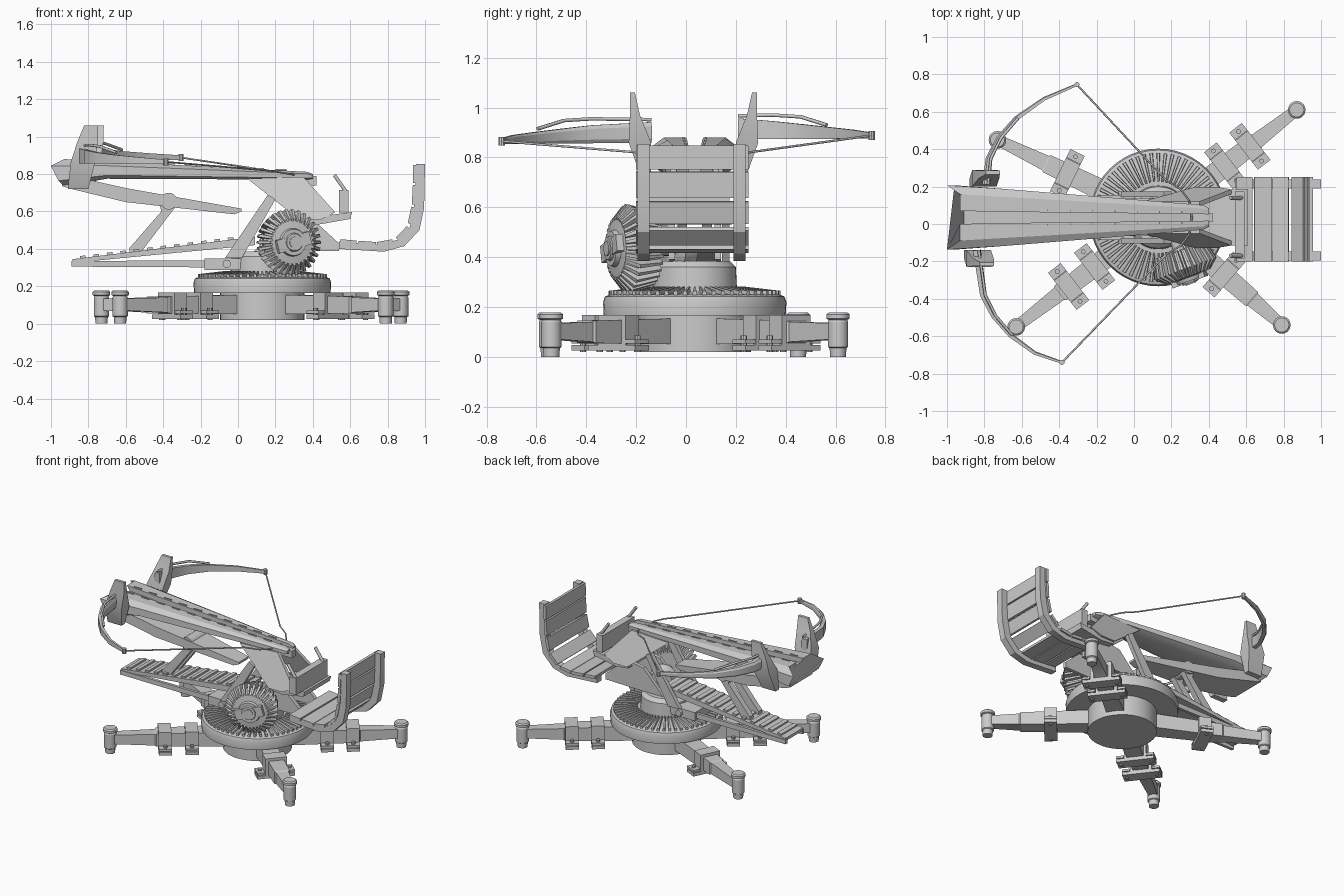
import bpy, bmesh, math
from mathutils import Matrix, Vector

CX, CY = 0.13, 0.035          # turntable axis
RX, RY, RZ = [(lambda a, k=k: Matrix.Rotation(a, 4, k)) for k in 'XYZ']
T = lambda x, y, z: Matrix.Translation((x, y, z))


def finish(name, bm, m=Matrix()):
    bm.transform(m)
    bmesh.ops.recalc_face_normals(bm, faces=bm.faces)
    me = bpy.data.meshes.new(name)
    bm.to_mesh(me)
    bm.free()
    ob = bpy.data.objects.new(name, me)
    bpy.context.collection.objects.link(ob)
    return ob


def loft(name, rings, m=Matrix(), bm=None):
    own = bm is None
    bm = bm or bmesh.new()
    vs = [[bm.verts.new(p) for p in r] for r in rings]
    n = len(vs[0])
    for a, b in zip(vs, vs[1:]):
        for i in range(n):
            bm.faces.new((a[i], a[(i + 1) % n], b[(i + 1) % n], b[i]))
    bm.faces.new(vs[0])
    bm.faces.new(vs[-1])
    if own:
        return finish(name, bm, m)


def prism(name, pts, y0, y1):
    return loft(name, [[(x, y, z) for x, z in pts] for y in (y0, y1)])


def lathe(name, prof, n=32, m=Matrix()):
    return loft(name, [[(r * math.cos(2 * math.pi * i / n), r * math.sin(2 * math.pi * i / n), z)
                        for i in range(n)] for r, z in prof], m)


def box(name, size, m):
    bm = bmesh.new()
    bmesh.ops.create_cube(bm, size=1, matrix=Matrix.Diagonal((*size, 1)))
    return finish(name, bm, m)


def teeth(name, n, sections, m):
    # sections: (radius, half width, z low, z high), swept radially or axially
    bm = bmesh.new()
    for i in range(n):
        a = RZ(2 * math.pi * i / n)
        loft(name, [[a @ Vector(p) for p in s] for s in sections], bm=bm)
    return finish(name, bm, m)


def wire(name, pts, r, smooth=False):
    cu = bpy.data.curves.new(name, 'CURVE')
    cu.dimensions, cu.bevel_depth, cu.bevel_resolution = '3D', r, 1
    cu.use_fill_caps = True
    sp = cu.splines.new('POLY')
    sp.points.add(len(pts) - 1)
    for p, c in zip(sp.points, pts):
        p.co = (*c, 1)
    ob = bpy.data.objects.new(name, cu)
    bpy.context.collection.objects.link(ob)


def rect(x, w, z0, z1, y=0):
    return [(x, y - w, z0), (x, y + w, z0), (x, y + w, z1), (x, y - w, z1)]


# turntable with ring gear
base = T(CX, CY, 0)
lathe('turntable', [(0.225, 0.02), (0.225, 0.165), (0.365, 0.165), (0.368, 0.22), (0.36, 0.242),
                    (0.34, 0.25), (0.19, 0.262), (0.17, 0.262), (0.165, 0.36), (0.14, 0.385)], 48, base)
teeth('ring_gear_teeth', 56, [
    [(0.345, -0.011, 0.235), (0.345, 0.011, 0.235), (0.345, 0.007, 0.265), (0.345, -0.007, 0.265)],
    [(0.19, -0.006, 0.25), (0.19, 0.006, 0.25), (0.19, 0.003, 0.283), (0.19, -0.003, 0.283)]], base)

# outrigger legs, feet and clamps
LEGS = [((0.87, 0.61), (0.45, 0.62)), ((0.79, -0.54), (0.465,)),
        ((-0.73, 0.45), (0.54,)), ((-0.63, -0.55), (0.43, 0.605))]
for (fx, fy), clamps in LEGS:
    d = Vector((fx - CX, fy - CY))
    L = d.length
    m = base @ RZ(math.atan2(d.y, d.x))
    loft('leg', [rect(0.15, 0.06, 0.05, 0.155), rect(0.66, 0.05, 0.055, 0.145),
                 rect(0.67, 0.042, 0.06, 0.14), rect(L - 0.02, 0.03, 0.07, 0.135)], m)
    lathe('foot', [(0.032, 0), (0.034, 0.035), (0.041, 0.04), (0.041, 0.14), (0.037, 0.148),
                   (0.047, 0.153), (0.047, 0.17), (0.038, 0.178)], 24, m @ T(L, 0, 0))
    for c in clamps:
        box('clamp_cap', (0.085, 0.145, 0.12), m @ T(c, 0, 0.107))
        box('clamp_plate', (0.085, 0.25, 0.022), m @ T(c, 0, 0.037))
        for s in (-1, 1):
            box('clamp_tab', (0.085, 0.05, 0.016), m @ T(c, s * 0.1, 0.062))
            lathe('clamp_bolt', [(0.013, 0.02), (0.013, 0.085)], 8, m @ T(c, s * 0.1, 0))

# tilted drive pinion
pin = T(0.265, -0.21, 0.435) @ RZ(math.radians(20)) @ RX(math.pi / 2)
lathe('pinion', [(0.12, -0.07), (0.15, 0.03), (0.115, 0.075), (0.075, 0.08), (0.07, 0.1), (0.05, 0.1),
                 (0.045, 0.112)], 40, pin)
teeth('pinion_teeth', 30, [
    [(0.11, -0.007, -0.075), (0.11, 0.007, -0.075), (0.15, 0.005, -0.075), (0.15, -0.005, -0.075)],
    [(0.14, -0.012, 0.03), (0.14, 0.012, 0.03), (0.178, 0.008, 0.03), (0.178, -0.008, 0.03)],
    [(0.10, -0.008, 0.072), (0.10, 0.008, 0.072), (0.125, 0.006, 0.077), (0.125, -0.006, 0.077)]], pin)
box('pinion_key', (0.19, 0.07, 0.03), pin @ RZ(math.radians(15)) @ T(0, 0, 0.092))
lathe('pinion_axle', [(0.03, -0.26), (0.03, 0.118)], 16, pin)
lathe('inner_gear', [(0.07, -0.25), (0.09, -0.19), (0.06, -0.17)], 20, pin)

# main stock with a bolt groove down the middle


def stock_ring(x, w, zt, zb, g, dx=(0, 0, 0, 0, 0)):
    half = [(dx[0], g, zt - 0.035), (dx[1], g, zt), (dx[1], w * 0.72, zt), (dx[2], w, zt - (zt - zb) * 0.25),
            (dx[3], w, zb + (zt - zb) * 0.2), (dx[4], w * 0.7, zb)]
    r = [(x + a, CY + y, z) for a, y, z in half]
    return r + [(p[0], 2 * CY - p[1], p[2]) for p in reversed(r)]


loft('stock', [stock_ring(-0.93, 0.172, 0.88, 0.735, 0.035, (0.02, 0, -0.07, -0.03, 0)),
               stock_ring(-0.7, 0.153, 0.868, 0.775, 0.03), stock_ring(0.37, 0.066, 0.812, 0.77, 0.018),
               stock_ring(0.40, 0.05, 0.8, 0.775, 0.015)])
for s in (-1, 1):
    for i in range(10):
        x = -0.85 + i * 0.12
        box('groove_tab', (0.06, 0.008, 0.012), T(x, CY + s * (0.045 - i * 0.002), 0.876 - i * 0.0062))
loft('lower_arm', [rect(-0.94, 0.13, 0.735, 0.78, CY), rect(-0.89, 0.13, 0.72, 0.79, CY),
                   rect(-0.6, 0.11, 0.65, 0.725, CY), rect(-0.02, 0.06, 0.585, 0.622, CY),
                   rect(0.02, 0.055, 0.6, 0.615, CY)])

# neck and body frame, mirrored about the stock
for s in (-1, 1):
    neck = [(0.05, 0.775), (0.35, 0.785), (0.52, 0.595), (0.44, 0.555), (0.33, 0.555)]
    loft('neck_plate', [[(x, CY + s * (0.06 + o + max(0, 0.78 - z) * 0.35), z) for x, z in neck] for o in (0, 0.025)])
    prism('frame_plate', [(0.08, 0.38), (0.54, 0.39), (0.54, 0.43), (0.43, 0.53), (0.35, 0.57), (0.24, 0.55)],
          CY + s * 0.08, CY + s * 0.105)
    prism('brace', [(0.16, 0.69), (0.2, 0.665), (0.02, 0.35), (-0.07, 0.35)], CY + s * 0.11, CY + s * 0.14)
    prism('ramp_rail', [(-0.89, 0.305), (-0.89, 0.335), (-0.5, 0.337), (0.08, 0.338), (0.08, 0.3)],
          CY + s * 0.085, CY + s * 0.105)
    prism('support_strut', [(-0.42, 0.64), (-0.34, 0.67), (-0.33, 0.63), (-0.52, 0.38), (-0.58, 0.375),
                            (-0.58, 0.405), (-0.41, 0.6)], CY + s * 0.03, CY + s * 0.07)
lathe('strut_pivot', [(0.045, -0.085), (0.045, 0.085)], 20, T(-0.37, CY, 0.655) @ RX(math.pi / 2))
box('trigger_block', (0.12, 0.05, 0.05), T(0.36, CY, 0.765))
prism('console_shelf', [(0.33, 0.54), (0.33, 0.56), (0.61, 0.597), (0.6, 0.56), (0.43, 0.53)], CY - 0.15, CY + 0.15)

# ribbed ramp
prism('ramp', [(-0.885, 0.325), (-0.885, 0.345), (0.09, 0.465), (0.09, 0.42)], CY - 0.1, CY + 0.1)
for i in range(13):
    t = (i + 0.7) / 13.5
    box('ramp_rib', (0.03, 0.18, 0.02), T(-0.88 + 0.97 * t, CY, 0.347 + 0.12 * t) @ RY(-0.12))
box('ramp_hinge', (0.22, 0.24, 0.06), T(-0.07, CY, 0.318))
lathe('hinge_pin', [(0.022, -0.14), (0.022, 0.14)], 16, T(-0.06, CY, 0.32) @ RX(math.pi / 2))

# control bar with handles
box('control_bar', (0.05, 0.36, 0.12), T(0.565, -0.005, 0.655))
for y in (-0.17, 0.14):
    wire('control_handle', [(0.575, y, 0.71), (0.515, y, 0.795)], 0.011)

# seat: two curved rails and slats
RAIL = [(0.54, 0.44), (0.73, 0.422), (0.85, 0.447), (0.92, 0.52), (0.945, 0.65), (0.952, 0.855), (1.0, 0.855),
        (0.995, 0.62), (0.97, 0.5), (0.89, 0.415), (0.78, 0.385), (0.54, 0.4)]
for y in (-0.195, 0.19):
    prism('seat_rail', RAIL, y, y + 0.048)
for x, z, a, l in [(0.59, 0.438, -5, 0.085), (0.69, 0.43, -4, 0.095), (0.785, 0.434, 10, 0.085),
                   (0.88, 0.484, 46, 0.085), (0.927, 0.58, 78, 0.09), (0.942, 0.69, 87, 0.105), (0.946, 0.8, 89, 0.095)]:
    box('seat_slat', (l, 0.45, 0.02), T(x, 0.025, z) @ RY(-math.radians(a)))

# bow limbs, mounting fins and string
LIMBS = {1: [(-0.79, 0.21), (-0.775, 0.35), (-0.72, 0.46), (-0.63, 0.565), (-0.48, 0.67), (-0.305, 0.745)],
         -1: [(-0.84, -0.14), (-0.805, -0.38), (-0.75, -0.49), (-0.66, -0.595), (-0.53, -0.69), (-0.385, -0.74)]}
NOCK = [(0.17, 0.2), (0.25, 0.15), (0.295, 0.09), (0.31, 0.0)]
for s, pts in LIMBS.items():
    z0, z1 = (0.915, 0.888) if s > 0 else (0.9, 0.865)
    rings, n = [], len(pts)
    for i, p in enumerate(pts):
        t = i / (n - 1)
        a, b = Vector(pts[max(i - 1, 0)]), Vector(pts[min(i + 1, n - 1)])
        d = (b - a).normalized()
        q, w, h, z = Vector((d.y, -d.x)), 0.021 - 0.014 * t, 0.042 - 0.03 * t, z0 + (z1 - z0) * t
        rings.append([(p[0] + q.x * u * w, p[1] + q.y * u * w, z + v * h)
                      for u, v in ((-1, -0.6), (-0.5, -1), (1, -1), (1, 1), (-0.5, 1), (-1, 0.6))])
    loft('bow_limb', rings)
    wire('limb_spring', [(p[0] + 0.01, p[1], z0 + k) for p, k in zip(pts[:4], (0.052, 0.055, 0.048, 0.015))], 0.008)
    tip = (*pts[-1], z1)
    lathe('limb_tip', [(0.014, -0.018), (0.014, 0.018)], 10, T(*tip))
    wire('bow_string', [tip] + [(x, CY + s * y, 0.895 + (0.795 - 0.895) * (x + 0.3) / 0.61) for x, y in NOCK], 0.005)
    # leaning fin: base hugs the stock, top is thin
    ox = 0.015 if s > 0 else -0.015
    oy = 0.25 if s > 0 else -0.19
    fin = [(-0.84, 0.72, 0.11, -0.05, -0.01), (-0.815, 0.86, 0.13, -0.05, 0.04),
           (-0.79, 0.97, 0.11, -0.005, 0.035), (-0.77, 1.06, 0.075, 0.015, 0.035)]
    loft('bow_fin', [[(x + ox + e * w / 2, oy + s * y, z) for e, y in ((-1, a), (1, a), (1, b), (-1, b))]
                     for x, z, w, a, b in fin])

# soft shading on round parts, hard edges kept
meshes = [o for o in bpy.context.scene.objects if o.type == 'MESH']
for o in meshes:
    o.select_set(True)
bpy.context.view_layer.objects.active = meshes[0]
bpy.ops.object.shade_smooth_by_angle(angle=math.radians(25))
